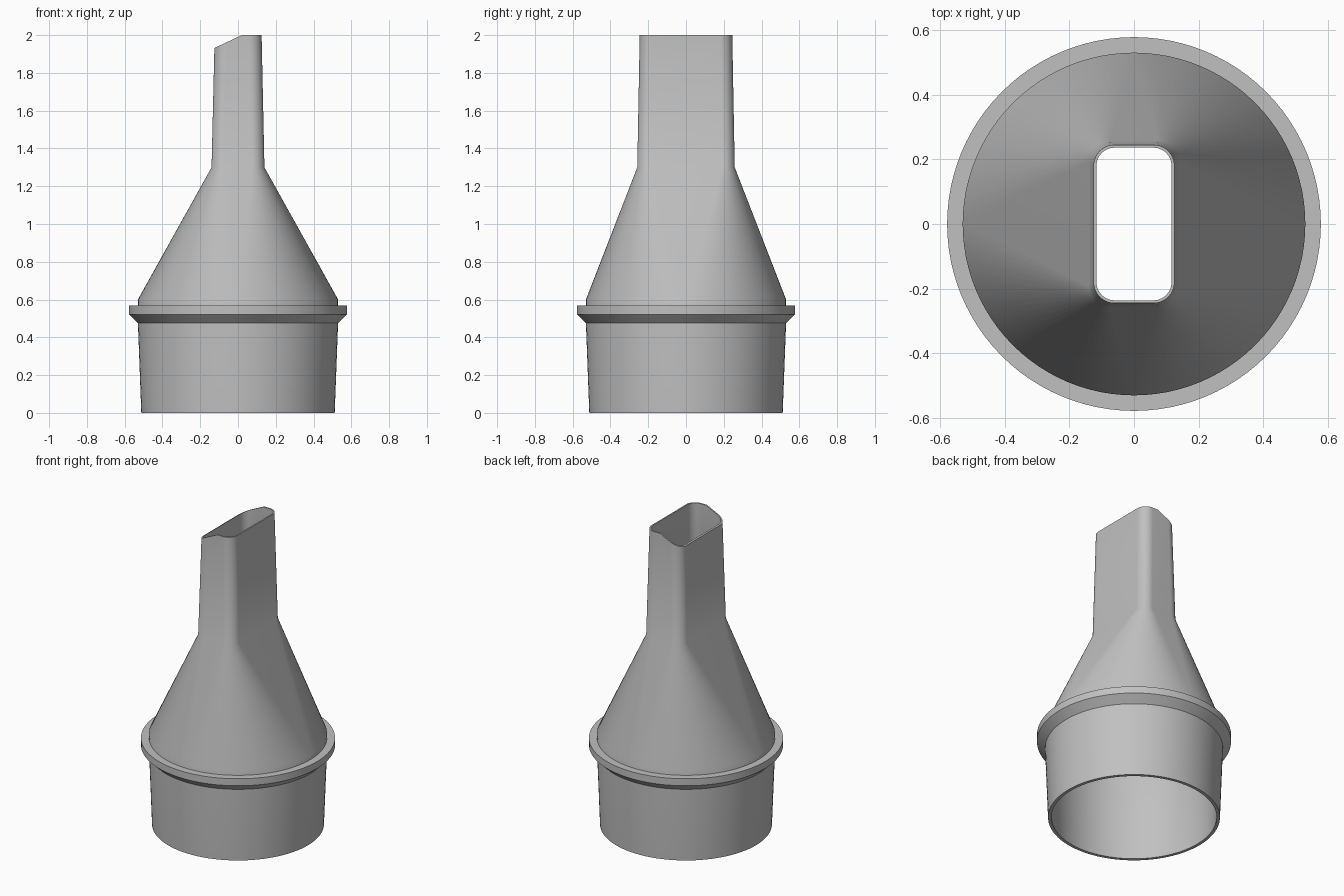
import bpy, bmesh
from math import cos, sin, pi, radians

cube = bpy.data.objects.get("Cube")
if cube:
    bpy.data.objects.remove(cube, do_unlink=True)

grey = bpy.data.materials.new("plain grey")
grey.use_nodes = True
grey.diffuse_color = (0.53, 0.53, 0.53, 1)
grey.node_tree.nodes["Principled BSDF"].inputs["Base Color"].default_value = grey.diffuse_color

STEPS = 24      # segments per quarter turn
BEND = 0.02     # x where the slanted cut of the mouth begins
TOP = 2.0


def section(z, cx, cy, r):
    """Rounded rectangle: corner centres at (+-cx, +-cy); a circle when both are 0."""
    pts = []
    for q, (sx, sy) in enumerate([(1, 1), (-1, 1), (-1, -1), (1, -1)]):
        for i in range(STEPS + 1):
            a = (q + i / STEPS) * pi / 2
            pts.append((sx * cx + r * cos(a), sy * cy + r * sin(a), z))
        if q in (0, 2):     # extra point on the front and back walls for the cut
            pts.append((cx / 3, sy * (cy + r), z))
    return pts


def loft(name, sections):
    """Skin the sections in a closed loop, so the part is a hollow solid."""
    bm = bmesh.new()
    rings = [[bm.verts.new(p) for p in section(*s)] for s in sections]
    n = len(rings[0])
    for a, b in zip(rings, rings[1:] + rings[:1]):
        for i in range(n):
            j = (i + 1) % n
            bm.faces.new((a[i], a[j], b[j], b[i]))
    # Slant the mouth on one side
    for v in bm.verts:
        if v.co.z > TOP - 0.001:
            v.co.z -= max(0, BEND - v.co.x) * 0.47
    bmesh.ops.remove_doubles(bm, verts=bm.verts, dist=0.00005)
    bmesh.ops.recalc_face_normals(bm, faces=bm.faces)
    mesh = bpy.data.meshes.new(name)
    bm.to_mesh(mesh)
    bm.free()
    mesh.materials.append(grey)
    ob = bpy.data.objects.new(name, mesh)
    bpy.context.collection.objects.link(ob)
    bpy.ops.object.select_all(action='DESELECT')
    ob.select_set(True)
    bpy.context.view_layer.objects.active = ob
    bpy.ops.object.shade_smooth_by_angle(angle=radians(32))


# Round socket, cone and flat nozzle: up the outside, down the inside
loft("nozzle_shell", [
    (0, 0, 0, 0.512),
    (0.48, 0, 0, 0.53),
    (0.6, 0, 0, 0.53),
    (1.3, 0.075, 0.193, 0.065),
    (TOP, 0.06, 0.18, 0.065),
    (TOP, 0.06, 0.18, 0.056),
    (1.3, 0.07, 0.188, 0.058),
    (0.6, 0, 0, 0.508),
    (0, 0, 0, 0.492),
])

# Stop collar with a chamfered underside
loft("stop_collar", [
    (0.475, 0, 0, 0.529),
    (0.522, 0, 0, 0.578),
    (0.568, 0, 0, 0.578),
    (0.568, 0, 0, 0.525),
    (0.475, 0, 0, 0.525),
])
